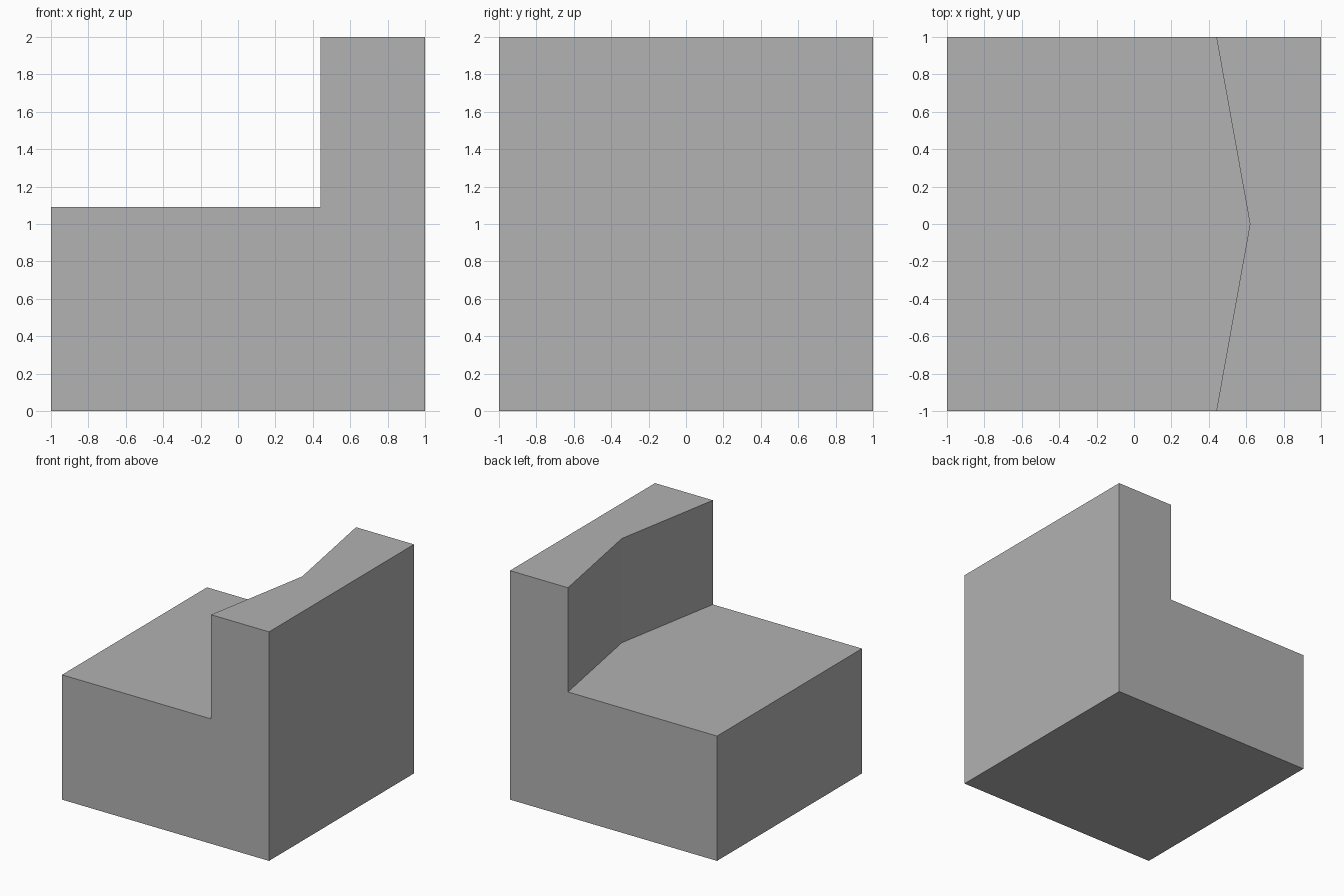
import bpy
import bmesh

cube = bpy.data.objects.get("Cube")
if cube:
    bpy.data.objects.remove(cube, do_unlink=True)

SEAT_Z, TOP_Z = 1.09, 2.0
EDGE_X, NOTCH_X = 0.44, 0.62

grey = bpy.data.materials.new("plain grey")
grey.use_nodes = True
colour = (0.445, 0.445, 0.445, 1)
grey.diffuse_color = colour
grey.node_tree.nodes["Principled BSDF"].inputs["Base Color"].default_value = colour

# Plan outlines: the low step and the raised block share the bent line
bend = [(EDGE_X, -1), (NOTCH_X, 0), (EDGE_X, 1)]
step_plan = bend + [(-1, 1), (-1, -1)]
block_plan = bend[::-1] + [(1, -1), (1, 1)]


def extrude_plan(bm, plan, height):
    """Raise a closed prism from the floor."""
    base = bm.faces.new([bm.verts.new((x, y, 0)) for x, y in plan])
    raised = bmesh.ops.extrude_face_region(bm, geom=[base], use_keep_orig=True)["geom"]
    for v in raised:
        if isinstance(v, bmesh.types.BMVert):
            v.co.z = height


# Low step and raised block, kept as one solid with no inner wall
bm = bmesh.new()
extrude_plan(bm, step_plan, SEAT_Z)
extrude_plan(bm, block_plan, TOP_Z)

# Cut at step height so the shared walls match, then remove them
bmesh.ops.bisect_plane(bm, geom=bm.verts[:] + bm.edges[:] + bm.faces[:],
                       plane_co=(0, 0, SEAT_Z), plane_no=(0, 0, 1))
bmesh.ops.remove_doubles(bm, verts=bm.verts[:], dist=0.001)


def is_inner(face):
    c = face.calc_center_median()
    on_bend = abs(c.x - (EDGE_X + NOTCH_X) / 2) < 0.01 and abs(face.normal.z) < 0.1
    return on_bend and c.z < SEAT_Z and abs(face.normal.x) > 0.9


bm.normal_update()
bmesh.ops.delete(bm, geom=[f for f in bm.faces if is_inner(f)], context="FACES")
bmesh.ops.dissolve_limit(bm, angle_limit=0.01, verts=bm.verts[:], edges=bm.edges[:])
bmesh.ops.recalc_face_normals(bm, faces=bm.faces[:])

mesh = bpy.data.meshes.new("stepped_block")
bm.to_mesh(mesh)
bm.free()
mesh.materials.append(grey)
bpy.context.collection.objects.link(bpy.data.objects.new("stepped_block", mesh))
